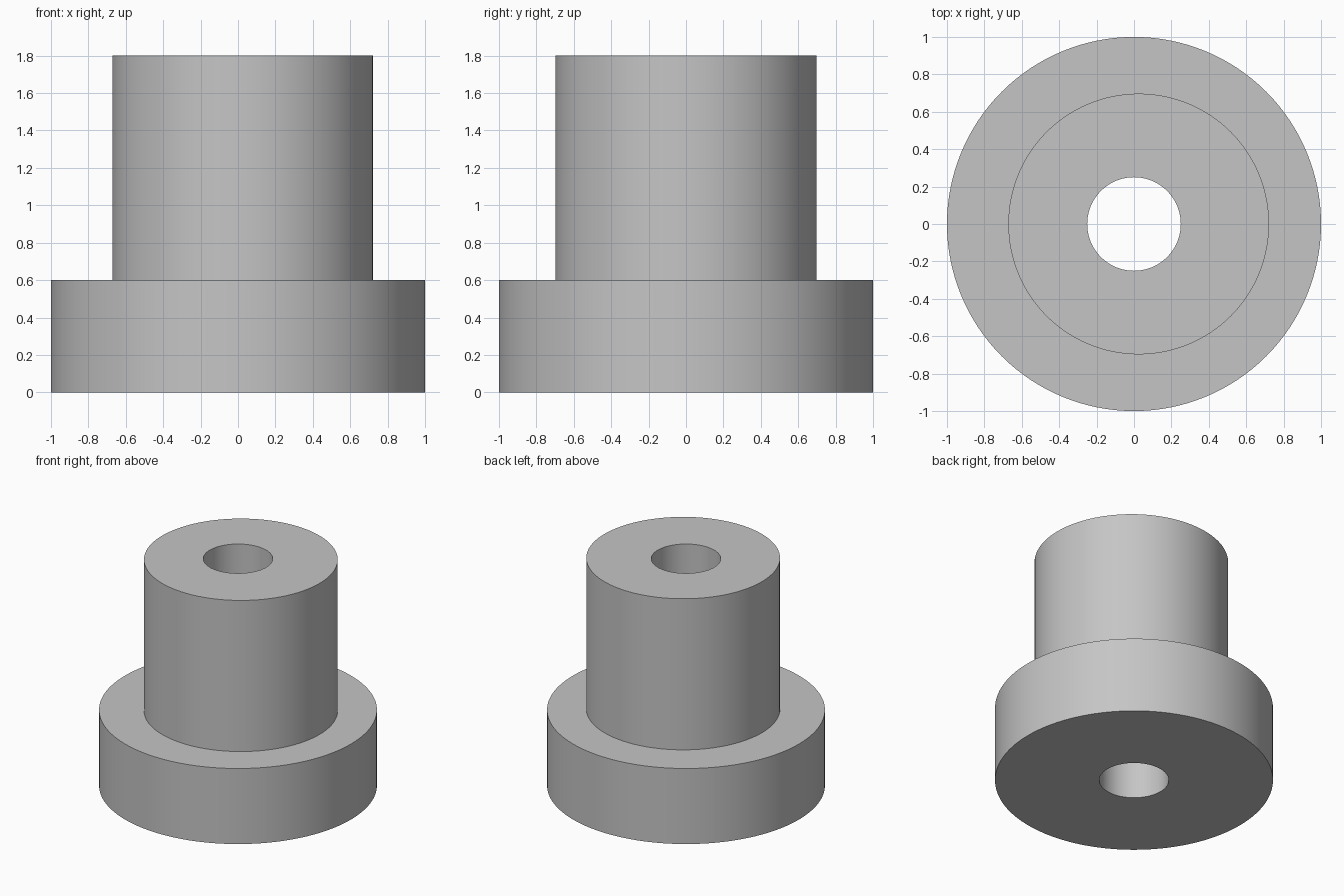
import bpy, bmesh, math

# Remove the default cube
cube = bpy.data.objects.get("Cube")
if cube:
    bpy.data.objects.remove(cube, do_unlink=True)

SEGMENTS = 128
BORE_R, FLANGE_R, BOSS_R = 0.25, 1.0, 0.697
FLANGE_TOP, BOSS_TOP = 0.6, 1.8
BOSS_X = 0.025  # the boss sits slightly off the flange axis

# Plain grey material
grey = bpy.data.materials.new("plain grey")
grey.use_nodes = True
colour = (0.56, 0.56, 0.56, 1)
grey.diffuse_color = colour
grey.node_tree.nodes["Principled BSDF"].inputs["Base Color"].default_value = colour


def add_ring(bm, centre_x, radius, z):
    angles = [math.tau * i / SEGMENTS for i in range(SEGMENTS)]
    return [bm.verts.new((centre_x + radius * math.cos(a), radius * math.sin(a), z))
            for a in angles]


# Flange, eccentric boss and through bore as one closed loop of rings
bm = bmesh.new()
rings = [add_ring(bm, *ring) for ring in (
    (0, BORE_R, 0),
    (0, FLANGE_R, 0),
    (0, FLANGE_R, FLANGE_TOP),
    (BOSS_X, BOSS_R, FLANGE_TOP),
    (BOSS_X, BOSS_R, BOSS_TOP),
    (0, BORE_R, BOSS_TOP),
)]
for k, lower in enumerate(rings):
    upper = rings[(k + 1) % len(rings)]
    for i in range(SEGMENTS):
        j = (i + 1) % SEGMENTS
        bm.faces.new((lower[i], lower[j], upper[j], upper[i]))
bmesh.ops.recalc_face_normals(bm, faces=bm.faces)

mesh = bpy.data.meshes.new("flanged_bushing")
bm.to_mesh(mesh)
bm.free()
mesh.materials.append(grey)
bushing = bpy.data.objects.new("flanged_bushing", mesh)
bpy.context.collection.objects.link(bushing)

# Smooth walls with crisp rims
bpy.ops.object.select_all(action="DESELECT")
bushing.select_set(True)
bpy.context.view_layer.objects.active = bushing
bpy.ops.object.shade_smooth_by_angle(angle=math.radians(30))
